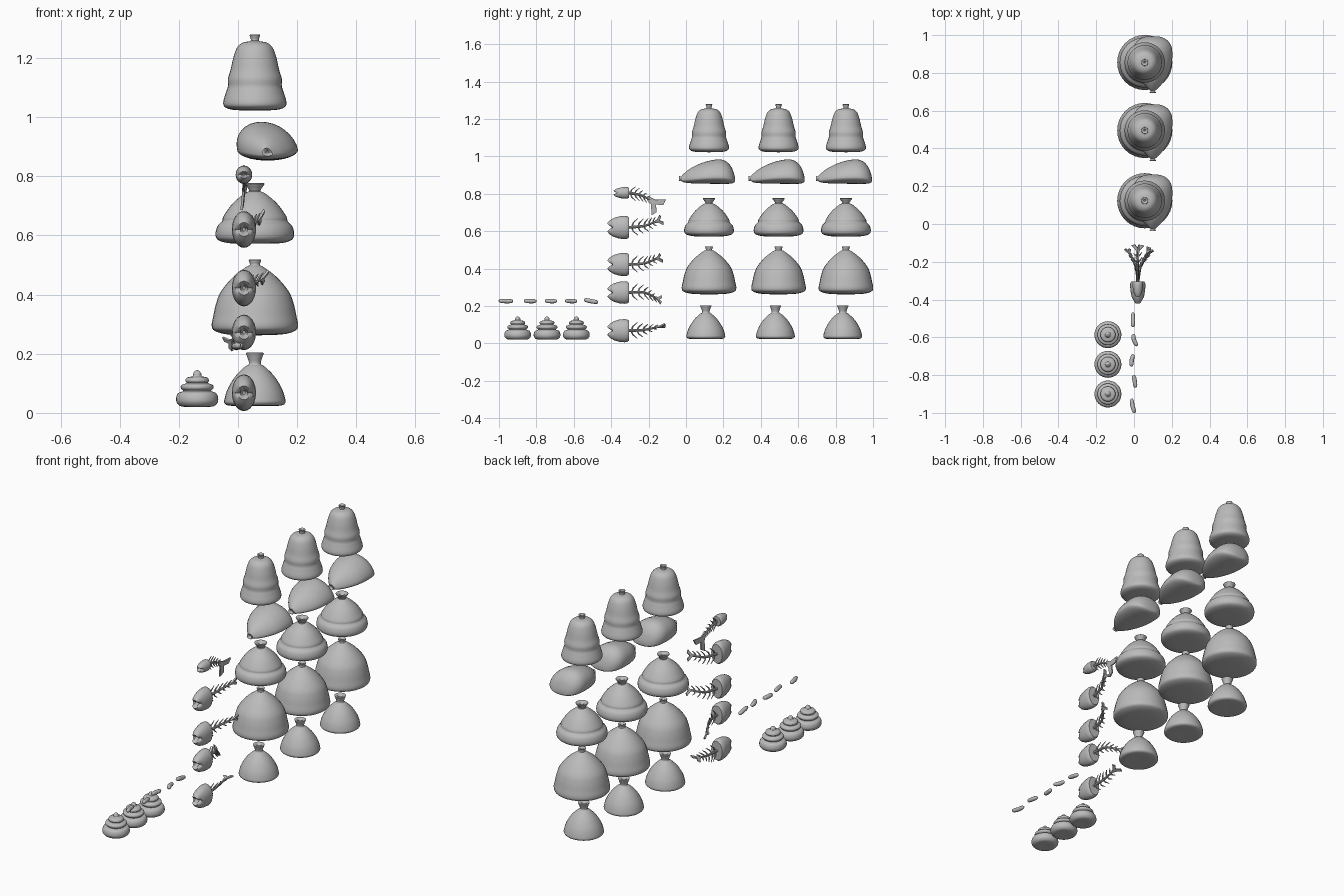
import bpy, bmesh
from math import sin, cos, pi, radians
from mathutils import Vector, Quaternion

cube = bpy.data.objects.get("Cube")
if cube:
    bpy.data.objects.remove(cube, do_unlink=True)

GREY = (0.5, 0.5, 0.5, 1)
grey = bpy.data.materials.new("plain_grey")
grey.use_nodes = True
grey.diffuse_color = GREY
for node in grey.node_tree.nodes:
    if node.type == 'BSDF_PRINCIPLED':
        node.inputs["Base Color"].default_value = GREY


def finish(name, bm, sharp=40):
    bmesh.ops.recalc_face_normals(bm, faces=bm.faces)
    mesh = bpy.data.meshes.new(name)
    bm.to_mesh(mesh)
    bm.free()
    mesh.materials.append(grey)
    mesh.shade_smooth()
    mesh.set_sharp_from_angle(angle=radians(sharp))
    return mesh


def place(name, mesh, loc=(0, 0, 0)):
    ob = bpy.data.objects.new(name, mesh)
    ob.location = loc
    bpy.context.collection.objects.link(ob)
    return ob


def loft(bm, rings):
    """Skin a list of equal rings of points and cap both ends."""
    loops = [[bm.verts.new(p) for p in ring] for ring in rings]
    n = len(loops[0])
    for a, b in zip(loops, loops[1:]):
        for i in range(n):
            j = (i + 1) % n
            bm.faces.new((a[i], a[j], b[j], b[i]))
    bm.faces.new(loops[0])
    bm.faces.new(loops[-1])


def spline(points, steps=4):
    """Smooth a short list of values through its points."""
    pts = [Vector(p) for p in points]
    out = []
    for i in range(len(pts) - 1):
        a, b = pts[max(i - 1, 0)], pts[i]
        c, d = pts[i + 1], pts[min(i + 2, len(pts) - 1)]
        for s in range(steps):
            t = s / steps
            out.append(0.5 * (2 * b + (c - a) * t + (2 * a - 5 * b + 4 * c - d) * t * t
                              + (3 * b - a - 3 * c + d) * t ** 3))
    return out + [pts[-1]]


def angles(n):
    return [2 * pi * i / n for i in range(n)]


def lathe(name, profile, n=32):
    bm = bmesh.new()
    rings = [[(max(p[0], 0.001) * cos(a), max(p[0], 0.001) * sin(a), p[1])
              for a in angles(n)] for p in spline(profile)]
    loft(bm, rings)
    return finish(name, bm)


def tube(bm, path, radii, n=8):
    pts = [Vector(p) for p in path]
    rings = []
    for i, p in enumerate(pts):
        d = pts[min(i + 1, len(pts) - 1)] - pts[max(i - 1, 0)]
        q = d.to_track_quat('Z', 'Y')
        rings.append([p + q @ Vector((radii[i] * cos(a), radii[i] * sin(a), 0))
                      for a in angles(n)])
    loft(bm, rings)


# Tied sacks: (radius, height) outlines, rim and hollow mouth at the top
SACKS = {
    "small_sack": [(0, .025), (.08, .024), (.102, .032), (.102, .05), (.09, .085), (.065, .125),
                   (.035, .155), (.02, .166), (.026, .19), (.03, .202), (.018, .202), (.004, .185)],
    "large_sack": [(0, .262), (.09, .265), (.135, .277), (.146, .295), (.14, .33), (.131, .37),
                   (.115, .41), (.075, .458), (.03, .493), (.017, .5), (.021, .517), (.012, .517),
                   (.004, .506)],
    "folded_sack": [(0, .572), (.08, .573), (.122, .583), (.133, .602), (.127, .63), (.111, .648),
                    (.106, .665), (.075, .708), (.035, .742), (.019, .751), (.033, .774),
                    (.02, .775), (.004, .762)],
    "tall_sack": [(0, 1.022), (.07, 1.024), (.1, 1.033), (.107, 1.05), (.097, 1.085), (.091, 1.105),
                  (.091, 1.13), (.082, 1.16), (.073, 1.2), (.06, 1.235), (.04, 1.252),
                  (.014, 1.258), (.018, 1.277), (.01, 1.277), (.003, 1.265)],
}
COLUMNS = (.123, .495, .855)
for name, outline in SACKS.items():
    mesh = lathe(name, outline)
    shift = -.017 if name == "small_sack" else 0
    for y in COLUMNS:
        place(name, mesh, (.057, y + shift, 0))

# Slumped sack lying on its side: (y, half width, bottom, top)
stations = [(-.145, .003, .879, .885), (-.158, .01, .872, .891), (-.16, .017, .867, .896),
            (-.15, .012, .87, .892), (-.138, .025, .862, .905), (-.105, .055, .857, .932),
            (-.06, .083, .855, .956), (-.01, .099, .854, .974), (.05, .103, .853, .984),
            (.09, .096, .853, .974), (.12, .074, .855, .943), (.136, .04, .862, .9),
            (.139, .004, .872, .88)]
bm = bmesh.new()
rings = []
for y, w, low, top in spline(stations, 3):
    h = top - low
    ring = []
    for a in angles(32):
        up = sin(a) * (.72 if sin(a) > 0 else .28)
        ring.append((w * cos(a) - .16 * h * max(sin(a), 0), y, low + h * (.28 + up)))
    rings.append(ring)
loft(bm, rings)
mesh = finish("lying_sack", bm)
for y in COLUMNS:
    place("lying_sack", mesh, (.1, y, 0))

# Coiled heaps
heap = lathe("coiled_heap", [(0, .022), (.05, .021), (.068, .033), (.071, .05), (.064, .067),
                             (.047, .074), (.055, .083), (.053, .094), (.036, .101), (.04, .108),
                             (.035, .119), (.016, .124), (.014, .132), (.008, .141), (0, .145)])
for y in (-.9, -.743, -.586):
    place("coiled_heap", heap, (-.138, y, 0))

# Row of little bent pellets: (start y, end y, start x, middle x, end x)
for y0, y1, xa, xb, xc in [(-1, -.925, .004, -.008, -.012), (-.866, -.8, .008, .004, -.002),
                           (-.754, -.69, -.014, -.012, -.004), (-.645, -.583, .016, .0, -.004),
                           (-.545, -.47, -.006, -.005, -.006)]:
    tilt = .006 if y0 > -.55 else 0
    mid = (y0 + y1) / 2
    path = spline([(xa, y0, .228 + tilt), (xb, mid, .226), (xc, y1, .226 - tilt)], 4)
    bm = bmesh.new()
    tube(bm, path, [.005, .0095, .011, .0115, .0115, .0115, .011, .0095, .005], 12)
    place("pellet", finish("pellet", bm, 60))


def fish(z, half_w, half_h, length, mid, end, roll, tail_size, tail_dir, rib):
    """Head with an open mouth, bent spine, paired ribs and a forked tail."""
    back = -.305
    # Head: (fraction of length from back, width, height, mouth notch)
    bm = bmesh.new()
    rings = []
    for f, w, h, notch in [(-.0, .3, .3, 0), (0, .85, .86, 0), (.08, .97, .97, 0), (.2, 1, 1, 0),
                           (.45, .93, .96, 0), (.7, .8, .82, 0), (.88, .68, .62, .12),
                           (1, .5, .38, .26), (.93, .3, .24, .15), (.6, .1, .1, 0)]:
        ring = []
        for a in angles(24):
            dent = notch * max(0, 1 - abs(sin(a)) * 1.3)
            ring.append((.02 + half_w * w * cos(a), back - length * (f - dent),
                         z + half_h * h * sin(a)))
        rings.append(ring)
    loft(bm, rings)
    place("fish_head", finish("fish_head", bm, 50))

    # Spine
    path = spline([(.02, back - .01, z), mid, end], 6)
    bm = bmesh.new()
    last = len(path) - 1
    tube(bm, path, [.008 - .003 * i / last for i in range(last + 1)])

    # Ribs sweep backwards on both sides of the spine
    for i in range(2, last - 1, 2):
        along = (path[i + 1] - path[i - 1]).normalized()
        up = Quaternion(along, radians(roll) * i / last) @ Vector((0, 0, 1))
        size = rib * (1.1 - .65 * i / last)
        for side in (1, -1):
            tips = [path[i] + side * up * size * t + along * size * .75 * t * t
                    for t in (0, .5, 1)]
            tube(bm, tips, [.0045, .004, .0015], 6)
    place("fish_bones", finish("fish_bones", bm))

    # Forked tail plate
    along = Vector(tail_dir).normalized()
    up = Quaternion(along, radians(roll)) @ Vector((0, 0, 1))
    up = (up - along * up.dot(along)).normalized()
    side = along.cross(up) * .004
    half = [(-.012, .005), (.012, .011), (.04, .038), (.046, .018)]
    outline = half + [(.026, 0)] + [(a, -u) for a, u in reversed(half)]
    flat = [Vector(end) + (along * a + up * u) * tail_size for a, u in outline]
    bm = bmesh.new()
    loft(bm, [[p - side for p in flat], [p + side for p in flat]])
    place("fish_tail", finish("fish_tail", bm))


fish(.068, .041, .062, .115, (.02, -.23, .072), (.02, -.15, .088), 75, .9, (0, 1, .2), .045)
fish(.272, .041, .06, .115, (.01, -.225, .272), (-.022, -.16, .243), -30, .75, (-.5, 1, -.4), .045)
fish(.422, .041, .062, .115, (.035, -.225, .428), (.078, -.16, .452), 30, .75, (.5, 1, .2), .045)
fish(.62, .041, .062, .115, (.035, -.225, .628), (.068, -.16, .652), 25, .8, (.4, 1, .3), .045)
fish(.805, .028, .031, .082, (.02, -.25, .795), (.02, -.19, .768), 8, 1.5, (0, 1, -.9), .038)
